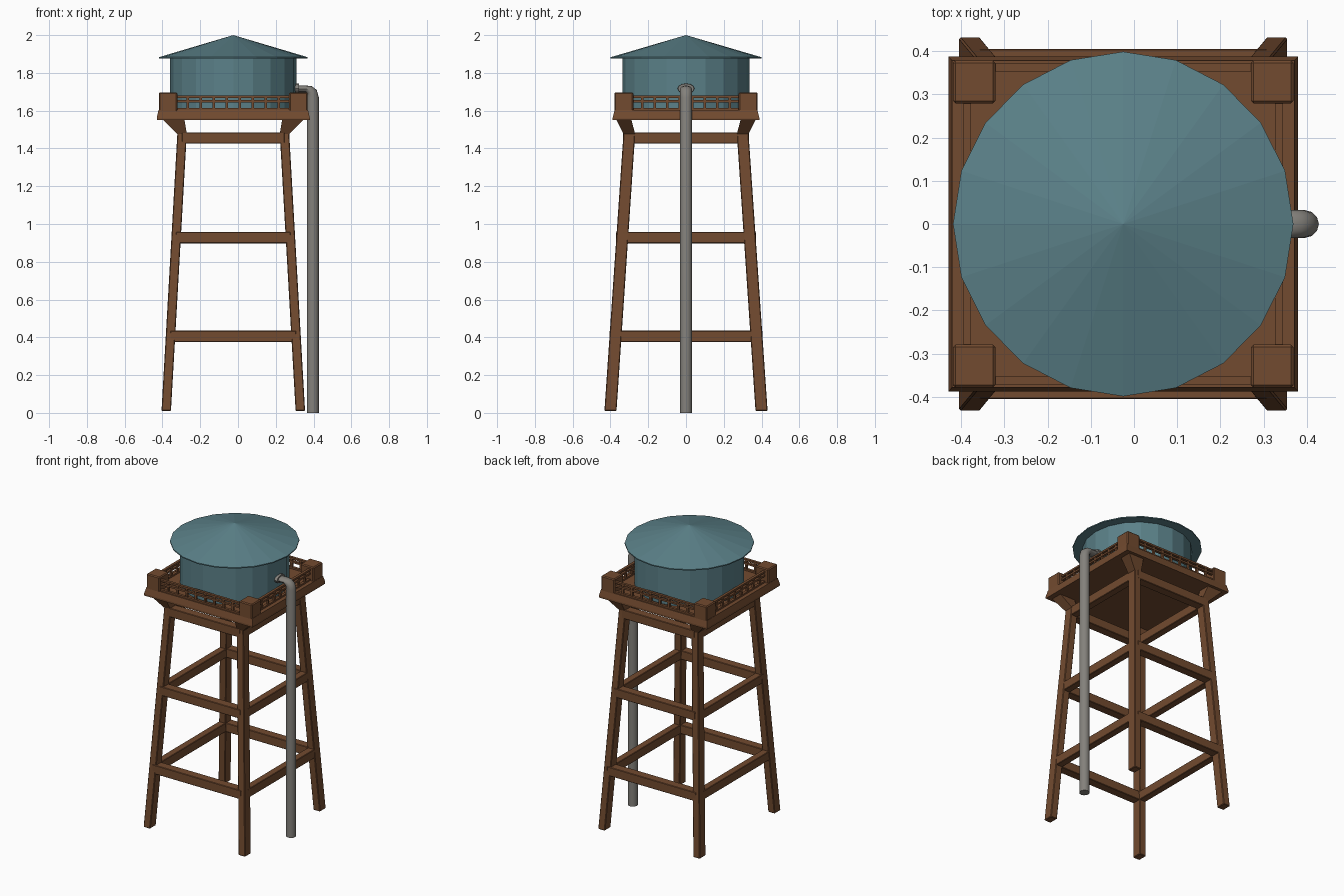
import bpy, bmesh, math

if "Cube" in bpy.data.objects:
    bpy.data.objects.remove(bpy.data.objects["Cube"])

CX = -0.025  # tower axis


def material(name, rgb):
    m = bpy.data.materials.new(name)
    m.diffuse_color = (*rgb, 1)
    m.use_nodes = True
    m.node_tree.nodes["Principled BSDF"].inputs["Base Color"].default_value = m.diffuse_color
    return m


WOOD = material("brown_wood", (0.17, 0.07, 0.029))
TEAL = material("teal_metal", (0.105, 0.22, 0.25))
GREY = material("pipe_metal", (0.23, 0.22, 0.20))


def skin(name, rings, mat, bevel=0):
    """Join successive rings of points into a closed, capped solid."""
    bm = bmesh.new()
    loops = [[bm.verts.new(p) for p in ring] for ring in rings]
    n = len(loops[0])
    for a, b in zip(loops, loops[1:]):
        for i in range(n):
            j = (i + 1) % n
            bm.faces.new((a[i], a[j], b[j], b[i]))
    bm.faces.new(loops[0][::-1])
    bm.faces.new(loops[-1])
    bmesh.ops.remove_doubles(bm, verts=bm.verts, dist=1e-5)
    bmesh.ops.recalc_face_normals(bm, faces=bm.faces)
    me = bpy.data.meshes.new(name)
    bm.to_mesh(me)
    bm.free()
    me.materials.append(mat)
    ob = bpy.data.objects.new(name, me)
    bpy.context.collection.objects.link(ob)
    if bevel:
        mod = ob.modifiers.new("bevel", "BEVEL")
        mod.width, mod.segments = bevel, 1
    return ob


def rect(x, y, z, hx, hy):
    return [(CX + x + sx * hx, y + sy * hy, z)
            for sx, sy in ((-1, -1), (1, -1), (1, 1), (-1, 1))]


def block(name, x, y, z0, z1, hx, hy, bevel=0.0):
    return skin(name, [rect(x, y, z0, hx, hy), rect(x, y, z1, hx, hy)], WOOD, bevel)


def leg_pos(z):
    """Leg centre (x, y) offset at a given height."""
    t = z / 1.48
    return 0.355 - 0.084 * t, 0.40 - 0.10 * t


# Four tapering legs, flared brackets and corner posts
for sx, xn in ((-1, "left"), (1, "right")):
    for sy, yn in ((-1, "front"), (1, "back")):
        tag = f"{yn}_{xn}"
        (x0, y0), (x1, y1) = leg_pos(0), leg_pos(1.485)
        skin("leg_" + tag, [rect(sx * x0, sy * y0, 0.01, 0.025, 0.032),
                            rect(sx * x1, sy * y1, 1.485, 0.025, 0.031)], WOOD, 0.004)
        skin("bracket_" + tag, [rect(sx * x1, sy * y1, 1.475, 0.025, 0.031),
                                rect(sx * 0.317, sy * 0.33, 1.555, 0.058, 0.04)], WOOD)
        block("corner_post_" + tag, sx * 0.345, sy * 0.329, 1.58, 1.697, 0.049, 0.05, 0.006)

# Horizontal beams at three levels
for k, zc in enumerate((0.405, 0.928, 1.455)):
    x, y = leg_pos(zc)
    for s, xn, yn in ((-1, "left", "front"), (1, "right", "back")):
        block(f"beam_{yn}_{k}", 0, s * (y + 0.003), zc - 0.03, zc + 0.03, x, 0.03, 0.003)
        block(f"beam_{xn}_{k}", s * x, 0, zc - 0.03, zc + 0.03, 0.024, y, 0.003)

# Platform, slightly wider at its lower edge
skin("platform", [rect(0, 0, 1.55, 0.405, 0.388), rect(0, 0, 1.562, 0.405, 0.388),
                  rect(0, 0, 1.603, 0.396, 0.378)], WOOD)

# Railing with balusters on each side
for s, xn, yn in ((-1, "left", "front"), (1, "right", "back")):
    for k, z in enumerate((1.608, 1.65, 1.674)):
        block(f"rail_{yn}_{k}", 0, s * 0.362, z - 0.006, z + 0.006, 0.31, 0.009)
        block(f"rail_{xn}_{k}", s * 0.361, 0, z - 0.006, z + 0.006, 0.009, 0.29)
    for i in range(8):
        t = i - 3.5
        block(f"baluster_{yn}_{i}", t * 0.069, s * 0.362, 1.595, 1.678, 0.007, 0.007)
        block(f"baluster_{xn}_{i}", s * 0.361, t * 0.066, 1.595, 1.678, 0.007, 0.007)


def ring(rx, ry, z, n=20):
    return [(CX + rx * math.cos(2 * math.pi * i / n),
             ry * math.sin(2 * math.pi * i / n), z) for i in range(n)]


# Tank and conical roof
skin("tank", [ring(0.334, 0.337, 1.57), ring(0.334, 0.337, 1.885)], TEAL)
skin("roof", [ring(0.394, 0.399, 1.876), ring(0.394, 0.399, 1.883),
              ring(0, 0, 2.0)], TEAL)


# Drain pipe: flat outlet, elbow, long vertical run
def pipe_ring(x, z, tilt, r, ry=0.032, n=12):
    """Ring across the pipe; tilt 0 faces along x, 90 faces down."""
    a = math.radians(tilt)
    return [(x + r * math.cos(t) * math.sin(a), ry * math.sin(t),
             z + r * math.cos(t) * math.cos(a))
            for t in (2 * math.pi * i / n for i in range(n))]


path = [(0.29, 1.715, 0, 0.018), (0.36, 1.715, 0, 0.018), (0.378, 1.709, 28, 0.024),
        (0.391, 1.694, 58, 0.03), (0.396, 1.67, 90, 0.032), (0.396, 0, 90, 0.032)]
pipe = skin("drain_pipe", [pipe_ring(*p) for p in path], GREY)
flange = skin("pipe_flange", [pipe_ring(0.295, 1.717, 0, 0.028, 0.045),
                              pipe_ring(0.322, 1.717, 0, 0.026, 0.043)], GREY)
for ob in (pipe, flange):
    bpy.context.view_layer.objects.active = ob
    ob.select_set(True)
    bpy.ops.object.shade_smooth_by_angle(angle=math.radians(40))
    ob.select_set(False)
